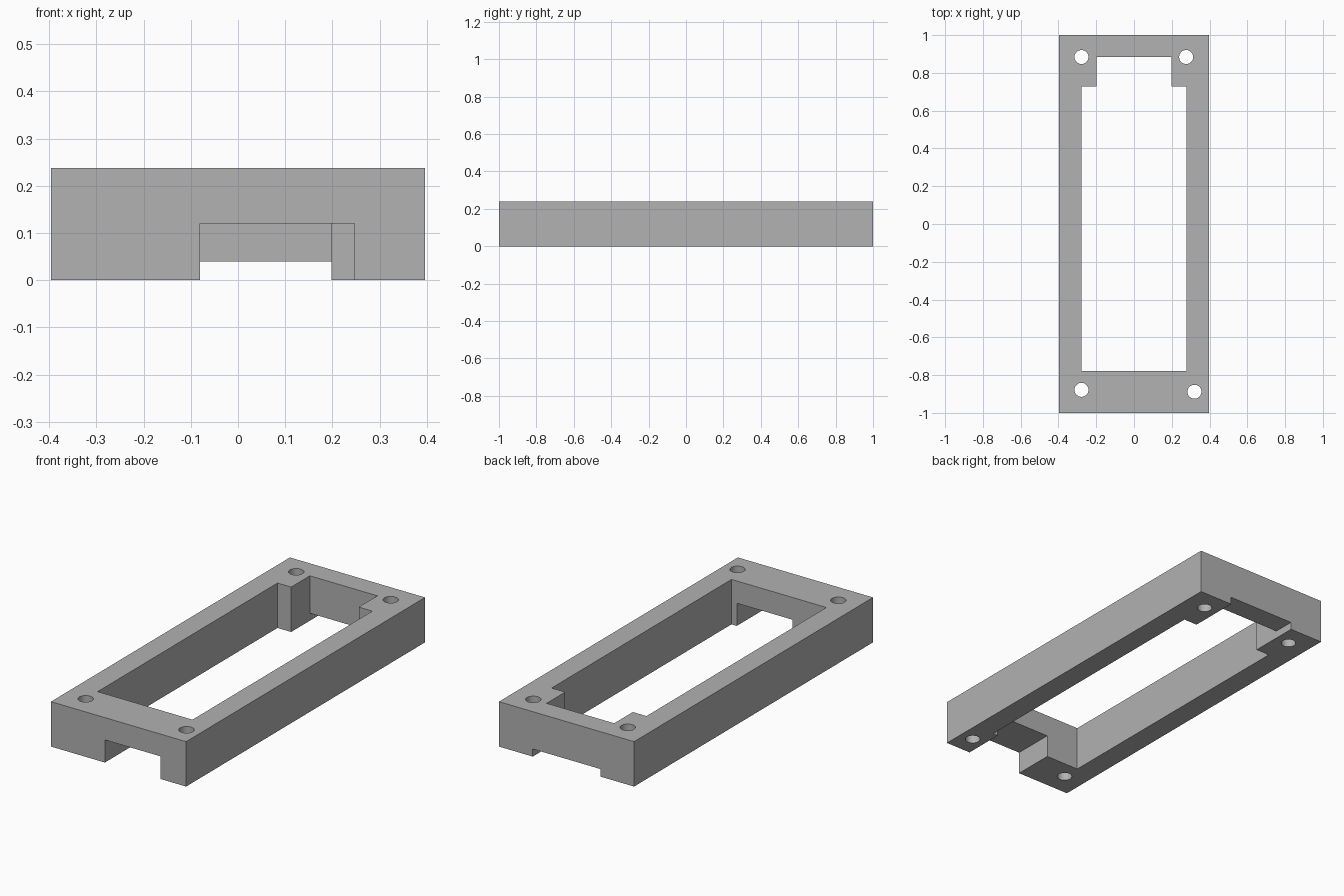
import bpy
import math

cube = bpy.data.objects.get("Cube")
if cube:
    bpy.data.objects.remove(cube, do_unlink=True)

HALF_W, HALF_L, HEIGHT = 0.396, 1.0, 0.238

grey = bpy.data.materials.new("plain grey")
grey.use_nodes = True
grey.diffuse_color = (0.445, 0.445, 0.445, 1)
bsdf = next(n for n in grey.node_tree.nodes if n.type == "BSDF_PRINCIPLED")
bsdf.inputs["Base Color"].default_value = grey.diffuse_color


def box(name, x0, x1, y0, y1, z0, z1):
    """Box between the given limits."""
    bpy.ops.mesh.primitive_cube_add(size=1)
    obj = bpy.context.object
    obj.name = name
    obj.scale = (x1 - x0, y1 - y0, z1 - z0)
    obj.location = ((x0 + x1) / 2, (y0 + y1) / 2, (z0 + z1) / 2)
    bpy.ops.object.transform_apply(location=True, rotation=False, scale=True)
    obj.data.materials.append(grey)
    return obj


def bore(name, x, y):
    """Vertical cylinder for a screw hole."""
    bpy.ops.mesh.primitive_cylinder_add(
        vertices=40, radius=0.037, depth=1, location=(x, y, 0))
    obj = bpy.context.object
    obj.name = name
    obj.data.materials.append(grey)
    return obj


def cut(target, cutter):
    """Subtract the cutter and discard it."""
    mod = target.modifiers.new("cut", "BOOLEAN")
    mod.operation = "DIFFERENCE"
    mod.solver = "EXACT"
    mod.object = cutter
    cutter.hide_render = True
    bpy.ops.object.select_all(action="DESELECT")
    target.select_set(True)
    bpy.context.view_layer.objects.active = target
    bpy.ops.object.modifier_apply(modifier=mod.name)
    bpy.data.objects.remove(cutter, do_unlink=True)


# Solid frame block
frame = box("frame", -HALF_W, HALF_W, -HALF_L, HALF_L, 0, HEIGHT)

# Main window, and the narrower slot between the two back corner posts
cut(frame, box("window", -0.278, 0.278, -0.778, 0.728, -1, 1))
cut(frame, box("back_slot", -0.198, 0.198, 0.5, 0.884, -1, 1))

# Notches under the front and back walls
cut(frame, box("front_notch", -0.08, 0.247, -1.5, -0.6, -1, 0.12))
cut(frame, box("back_notch", -0.198, 0.198, 0.8, 1.5, -1, 0.04))

# Screw holes
for x, y in ((-0.278, 0.884), (0.276, 0.884), (-0.278, -0.878), (0.32, -0.888)):
    cut(frame, bore("screw_hole", x, y))

bpy.ops.object.shade_smooth_by_angle(angle=math.radians(30))
